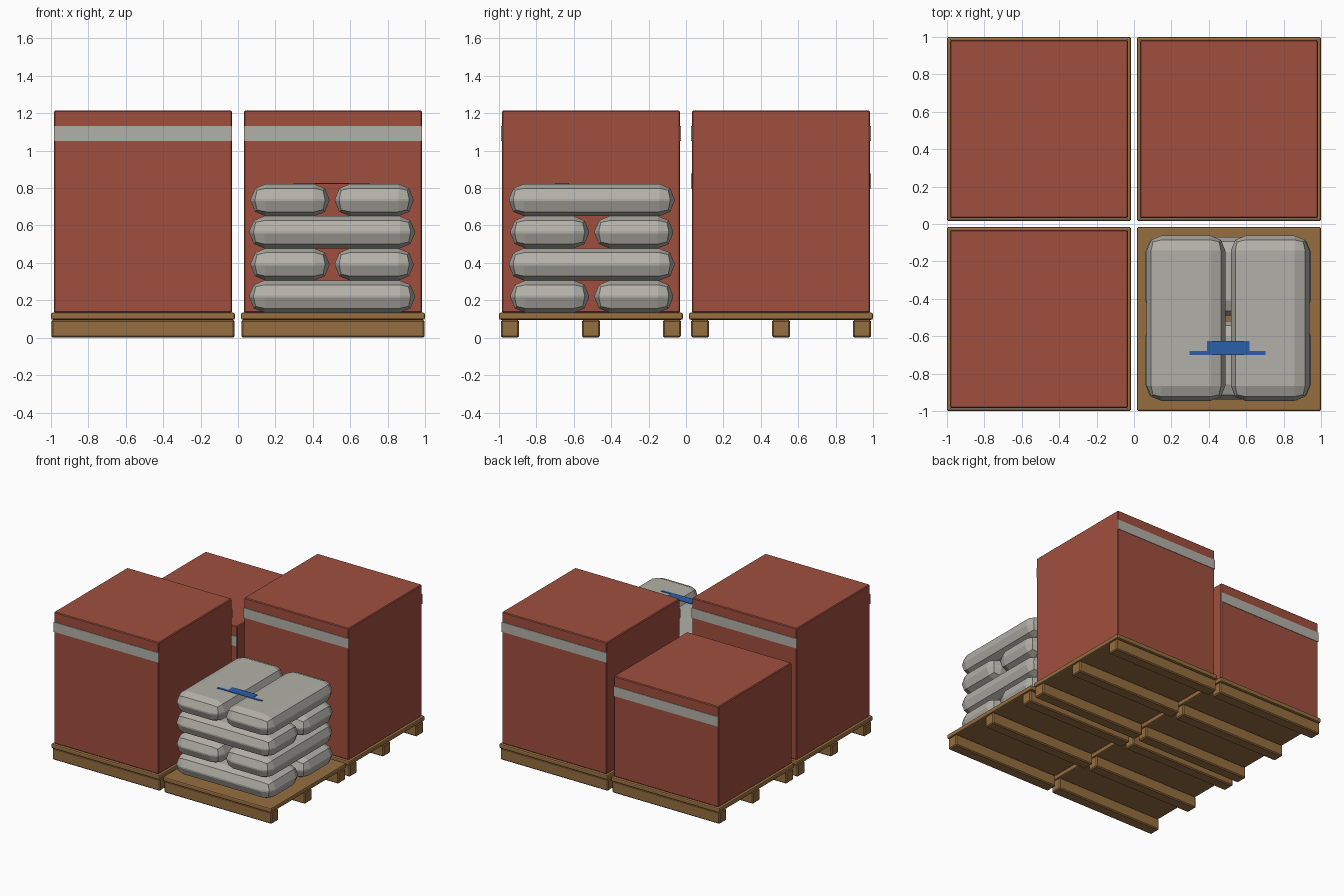
import bpy, bmesh

if "Cube" in bpy.data.objects:
    bpy.data.objects.remove(bpy.data.objects["Cube"])


def material(name, rgb):
    m = bpy.data.materials.new(name)
    m.diffuse_color = (*rgb, 1)
    m.use_nodes = True
    m.node_tree.nodes["Principled BSDF"].inputs["Base Color"].default_value = m.diffuse_color
    return m


RED = material("brick_red", (0.352, 0.078, 0.048))
WOOD = material("wood_brown", (0.305, 0.156, 0.051))
GREY = material("pale_grey", (0.445, 0.434, 0.392))
BLUE = material("label_blue", (0.023, 0.117, 0.402))


def block(name, center, size, mat, bevel=0.0, segments=1):
    """Box with optional rounded edges."""
    bm = bmesh.new()
    bmesh.ops.create_cube(bm, size=1)
    bmesh.ops.scale(bm, vec=size, verts=bm.verts)
    if bevel:
        bmesh.ops.bevel(bm, geom=bm.edges[:], offset=bevel, segments=segments,
                        profile=0.5, affect='EDGES', clamp_overlap=True)
    mesh = bpy.data.meshes.new(name)
    bm.to_mesh(mesh)
    bm.free()
    mesh.materials.append(mat)
    ob = bpy.data.objects.new(name, mesh)
    ob.location = center
    bpy.context.collection.objects.link(ob)
    return ob


C = 0.508        # pallet centre offset
W = 0.984        # pallet width
DECK_TOP = 0.134
LAYER = 0.172    # bag layer height


def pallet(cx, cy):
    # Deck board on three bearers
    block("pallet_deck", (cx, cy, 0.115), (W, W, 0.038), WOOD, 0.010, 2)
    for i in (-1, 0, 1):
        block("pallet_bearer", (cx, cy + i * 0.433, 0.048),
              (W - 0.006, 0.094, 0.096), WOOD, 0.008)


def carton(cx, cy, top):
    # Crate body with a pale band on its front and back
    block("crate", (cx, cy, (DECK_TOP + top) / 2),
          (0.952, 0.952, top - DECK_TOP), RED, 0.006)
    for s in (-1, 1):
        block("crate_band", (cx, cy + s * 0.477, top - 0.122),
              (0.952, 0.006, 0.08), GREY)


def bag_stack(cx, cy):
    # Four layers of paired bags, turned by a quarter each layer
    for layer in range(4):
        z = DECK_TOP + (layer + 0.5) * LAYER
        for s in (-0.225, 0.225):
            if layer % 2:
                pos, size = (cx + s, cy, z), (0.42, 0.885, LAYER)
            else:
                pos, size = (cx, cy + s, z), (0.885, 0.42, LAYER)
            block("bag", pos, size, GREY, 0.08, 2)


for x in (-C, C):
    for y in (-C, C):
        pallet(x, y)

carton(-C, -C, 1.215)
carton(C, C, 1.215)
carton(-C, C, 0.96)
bag_stack(C - 0.005, -C + 0.004)

# Thin blue label lying on the top bags
top = DECK_TOP + 4 * LAYER + 0.002
block("label_strip", (0.5, -0.69, top), (0.405, 0.02, 0.004), BLUE)
block("label_patch", (0.503, -0.653, top), (0.228, 0.056, 0.004), BLUE)
